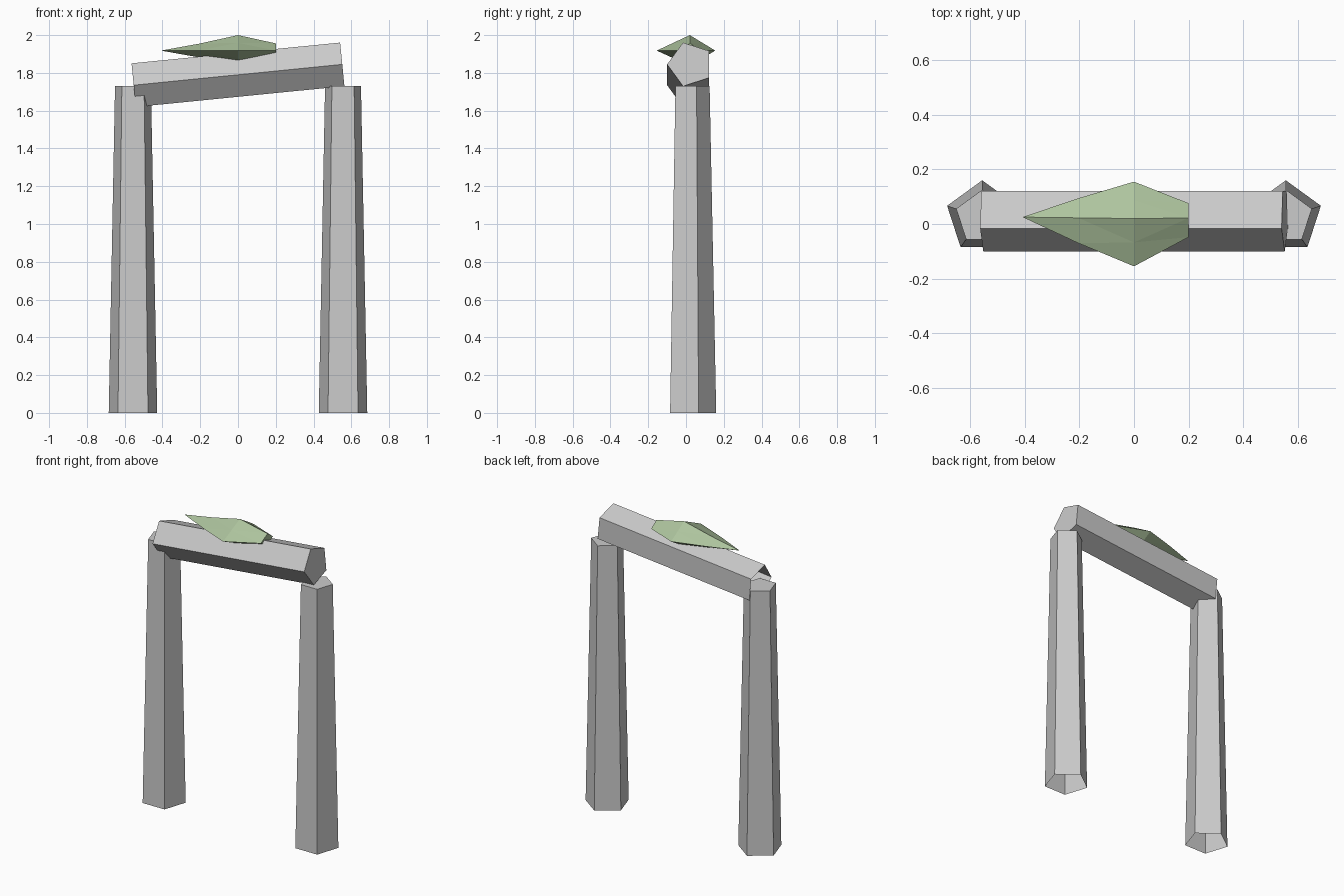
import bpy, bmesh
from math import sin, cos, pi
from mathutils import Vector

if "Cube" in bpy.data.objects:
    bpy.data.objects.remove(bpy.data.objects["Cube"])


def make_object(name, bm):
    bmesh.ops.recalc_face_normals(bm, faces=bm.faces)
    mesh = bpy.data.meshes.new(name)
    bm.to_mesh(mesh)
    bm.free()
    obj = bpy.data.objects.new(name, mesh)
    bpy.context.collection.objects.link(obj)
    return obj


def five_sided_beam(name, start, end, r_start, r_end, corner_dir):
    """Pentagonal shaft, open at the start and capped at the end."""
    bm = bmesh.new()
    start, end, up = Vector(start), Vector(end), Vector(corner_dir)
    side = (end - start).normalized().cross(up)
    rings = []
    for centre, r in ((start, r_start), (end, r_end)):
        rings.append([bm.verts.new(centre + r * (up * cos(a) + side * sin(a)))
                      for a in (2 * pi * i / 5 for i in range(5))])
    for i in range(5):
        j = (i + 1) % 5
        bm.faces.new((rings[0][i], rings[0][j], rings[1][j], rings[1][i]))
    bm.faces.new(rings[1])
    return make_object(name, bm)


# Two tapered stone pillars
for label, x in (("left", -0.556), ("right", 0.556)):
    five_sided_beam(label + "_pillar", (x, 0.025, 0), (x, 0.025, 1.73),
                    0.135, 0.1, (0, 1, 0))

# Tilted lintel resting across the pillars
five_sided_beam("lintel", (-0.552, 0.022, 1.735), (0.552, 0.022, 1.845),
                0.122, 0.122, (0, -1, 0))

# Faceted moss clump: a flattened octahedron, subdivided once and bulged
bm = bmesh.new()
centre = Vector((0, 0.02, 1.918))
corners = [bm.verts.new(p) for p in (
    (-0.385, 0.025, 1.918), (0, -0.155, 1.918), (0.28, 0.025, 1.918),
    (0, 0.155, 1.918), (0, 0.02, 2.0), (0, 0.02, 1.838))]
for i in range(4):
    a, b = corners[i], corners[(i + 1) % 4]
    bm.faces.new((a, b, corners[4]))
    bm.faces.new((b, a, corners[5]))
bm.verts.index_update()
bmesh.ops.subdivide_edges(bm, edges=bm.edges[:], cuts=1, use_grid_fill=True)
for v in bm.verts:
    if v in corners:
        continue
    if v.co.x > 0.05:
        v.co.x = 0.2
        v.co.y = centre.y + 0.8 * (v.co.y - centre.y)
        v.co.z = centre.z + 0.93 * (v.co.z - centre.z)
    elif v.co.x < -0.05:
        v.co = centre + 1.06 * (v.co - centre)
        v.co.z = centre.z + 0.85 * (v.co.z - centre.z)
moss = make_object("moss", bm)
green = bpy.data.materials.new("moss_green")
green.diffuse_color = (0.42, 0.55, 0.34, 1)
green.use_nodes = True
green.node_tree.nodes["Principled BSDF"].inputs["Base Color"].default_value = green.diffuse_color
moss.data.materials.append(green)
